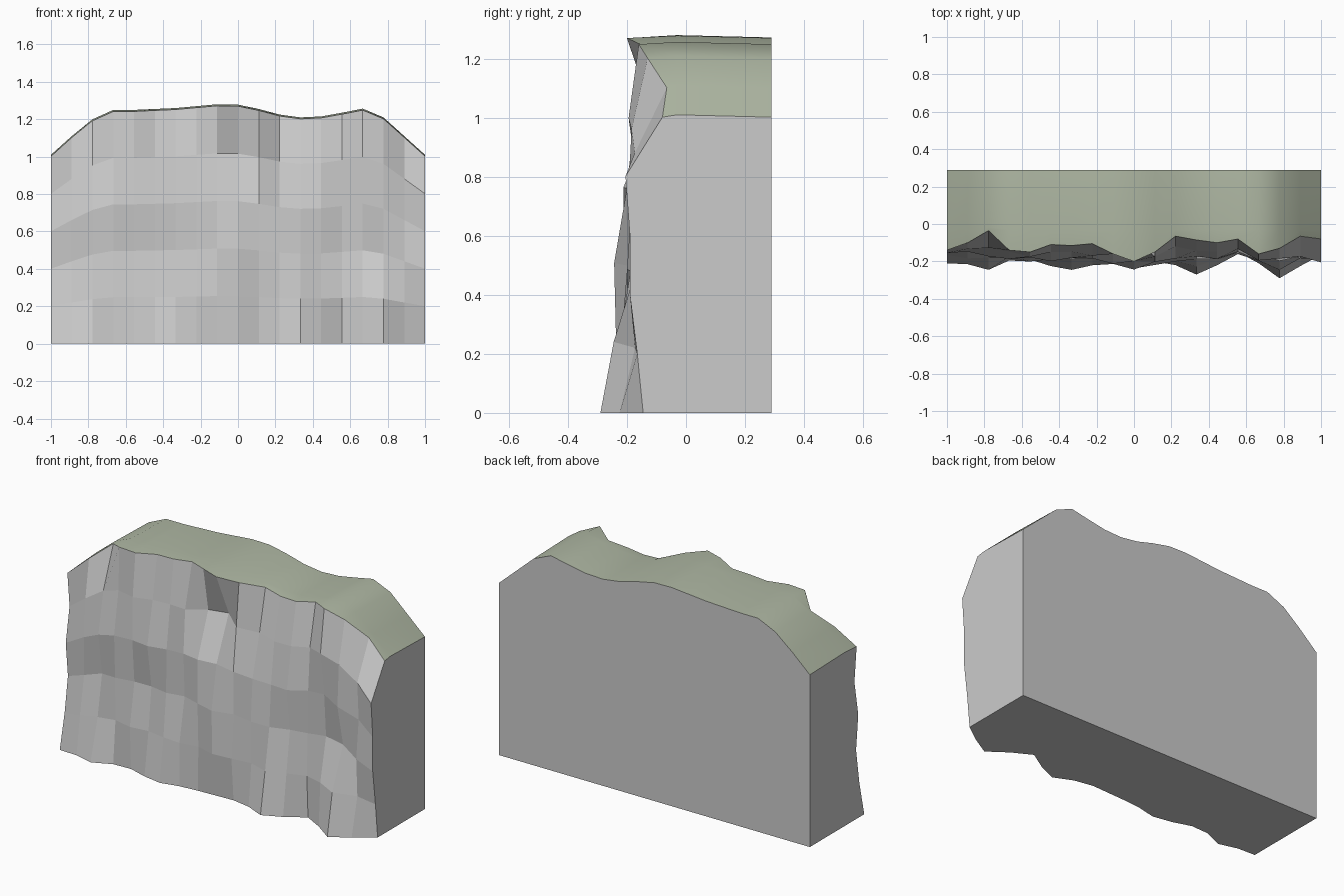
import bpy, bmesh, math

if "Cube" in bpy.data.objects:
    bpy.data.objects.remove(bpy.data.objects["Cube"])

N, ROWS = 19, 5
BACK, RIDGE = 0.29, -0.03
xs = [-1 + 2 * i / (N - 1) for i in range(N)]

# Skyline height and the front outline (y) along the foot and the top edge
height = [1.01, 1.11, 1.2, 1.25, 1.25, 1.255, 1.26, 1.27, 1.28, 1.278,
          1.255, 1.225, 1.21, 1.215, 1.235, 1.257, 1.21, 1.11, 1.01]
foot = [-.21, -.215, -.245, -.195, -.19, -.225, -.245, -.22, -.21, -.205,
        -.2, -.22, -.27, -.22, -.15, -.21, -.29, -.225, -.145]
lip = [-.14, -.1, -.035, -.14, -.15, -.11, -.115, -.105, -.16, -.2,
       -.15, -.065, -.085, -.1, -.08, -.16, -.13, -.065, -.08]
# Coarse y of the inner ledges, every third column, bottom to top
ledges = [[-.165, -.185, -.2, -.225, -.2, -.18, -.165],
          [-.135, -.165, -.165, -.225, -.18, -.145, -.19],
          [-.155, -.185, -.185, -.195, -.185, -.16, -.19],
          [-.12, -.155, -.155, -.165, -.14, -.17, -.205]]
# Hollow under the overhanging lip, and the stepped corner at the right
dents = {(8, 4): -.115, (9, 4): -.085, (16, 1): -.245, (16, 2): -.145}


def front_y(i, r):
    if r == 0:
        return foot[i]
    if r == ROWS:
        return lip[i]
    if (i, r) in dents:
        return dents[i, r]
    row, k = ledges[r - 1], min(i // 3, 5)
    t = (i - 3 * k) / 3
    y = row[k] * (1 - t) + row[k + 1] * t
    if i in (0, N - 1):
        return y
    # chipped stone relief, blended with the foot and lip outlines
    follow = ((foot[i] + .21) * (ROWS - r) + (lip[i] + .12) * r) / ROWS * 0.35
    return y + 0.014 * math.sin(i * 2.3 + r * 1.9) + follow


def make_object(name, bm, material=None):
    mesh = bpy.data.meshes.new(name)
    bm.to_mesh(mesh)
    bm.free()
    ob = bpy.data.objects.new(name, mesh)
    bpy.context.collection.objects.link(ob)
    if material:
        mesh.materials.append(material)
    return ob


def strip(bm, a, b):
    for i in range(len(a) - 1):
        bm.faces.new((a[i], a[i + 1], b[i + 1], b[i]))


def ridge_y(i):
    return max(RIDGE, lip[i] + 0.02)


# Rock body: faceted front, flat back, sides and underside
bm = bmesh.new()
grid = [[bm.verts.new((xs[i], front_y(i, r), (height[i] - .008) * r / ROWS))
         for i in range(N)] for r in range(ROWS + 1)]
for r in range(ROWS):
    strip(bm, grid[r], grid[r + 1])
back_top = [bm.verts.new((xs[i], BACK, height[i] - .008)) for i in range(N)]
back_low = [bm.verts.new((x, BACK, 0)) for x in (-1, 1)]
bm.faces.new([back_low[1], back_low[0]] + back_top)
bm.faces.new([back_low[0], back_low[1]] + grid[0][::-1])
for i, low in ((0, back_low[0]), (N - 1, back_low[1])):
    ridge = bm.verts.new((xs[i], ridge_y(i), height[i]))
    side = [low] + [grid[r][i] for r in range(ROWS + 1)] + [ridge, back_top[i]]
    bm.faces.new(side if i == 0 else side[::-1])
bmesh.ops.recalc_face_normals(bm, faces=bm.faces)
# the top is open, so make sure the underside points down
if min(bm.faces, key=lambda f: f.calc_center_median().z).normal.z > 0:
    bmesh.ops.reverse_faces(bm, faces=bm.faces)
make_object("cliff_rock", bm)

# Grassy top, smoothly rolling from the lip to the back edge
grass = bpy.data.materials.new("grass")
grass.diffuse_color = (0.43, 0.48, 0.37, 1)
grass.use_nodes = True
grass.node_tree.nodes["Principled BSDF"].inputs["Base Color"].default_value = grass.diffuse_color
bm = bmesh.new()
lines = [[bm.verts.new((xs[i], y(i), height[i] - dz)) for i in range(N)]
         for y, dz in ((lambda i: lip[i], .008), (ridge_y, 0), (lambda i: BACK, .008))]
for a, b in zip(lines, lines[1:]):
    strip(bm, a, b)
top = make_object("grass_top", bm, grass)
for p in top.data.polygons:
    p.use_smooth = True
